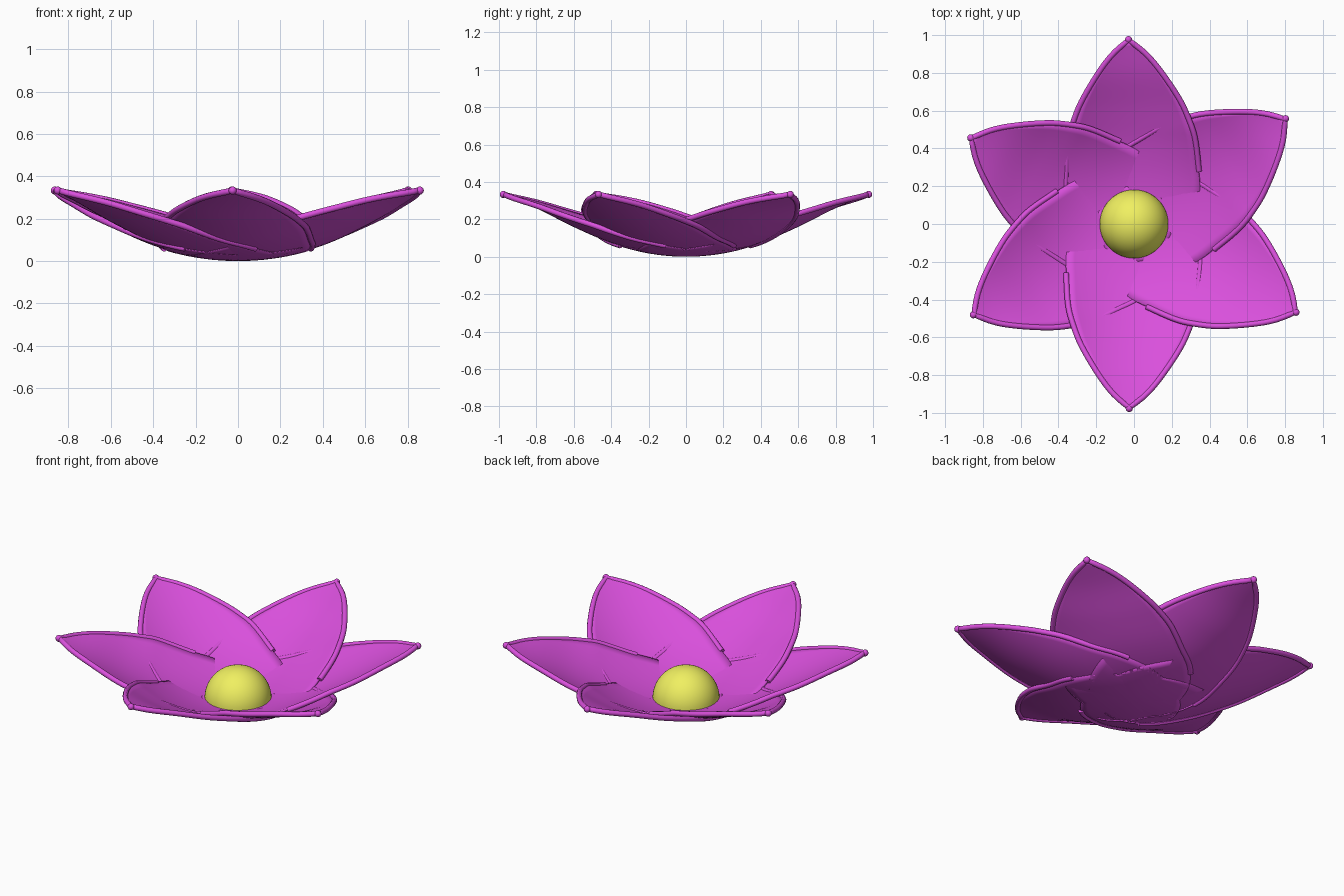
import bpy, bmesh, math

if "Cube" in bpy.data.objects:
    bpy.data.objects.remove(bpy.data.objects["Cube"])

def material(name, rgb):
    m = bpy.data.materials.new(name)
    m.diffuse_color = (*rgb, 1)
    m.use_nodes = True
    m.node_tree.nodes["Principled BSDF"].inputs["Base Color"].default_value = m.diffuse_color
    return m

pink = material("petal_pink", (0.70, 0.08, 0.72))
yellow = material("centre_yellow", (0.87, 0.87, 0.12))

# Petal profiles: distance along petal -> half width, and -> centre-line height
WIDTH = [(-0.2, .12), (-0.1, .24), (0, .31), (.15, .355), (.3, .35), (.45, .335),
         (.55, .305), (.65, .262), (.8, .168), (.9, .088), (.975, 0)]
HEIGHT = [(-0.4, .075), (-0.2, .02), (0, 0), (.2, .02), (.4, .075), (.6, .16),
          (.8, .26), (.975, .33)]

def smooth(table, x):
    # Cubic interpolation through the table
    n = len(table)
    i = max(j for j in range(n - 1) if x >= table[j][0] - 1e-9)
    def slope(k):
        a, b = table[max(k - 1, 0)], table[min(k + 1, n - 1)]
        return (b[1] - a[1]) / (b[0] - a[0])
    (x0, y0), (x1, y1) = table[i], table[i + 1]
    h = x1 - x0
    t = (x - x0) / h
    return ((2*t**3 - 3*t**2 + 1) * y0 + (t**3 - 2*t**2 + t) * h * slope(i)
            + (3*t**2 - 2*t**3) * y1 + (t**3 - t**2) * h * slope(i + 1))

def petal_point(a, side):
    # Cupped surface, rolled a little so one edge laps over the next petal
    y = side * max(smooth(WIDTH, a), 0)
    s = min(max((a - .1) / .4, 0), 1)
    return (a, y, smooth(HEIGHT, a) + (.42 + .25 * s) * y * y - .05 * s * y)

# Petal sheet mesh
ROWS, COLS = 40, 16
bm = bmesh.new()
grid = [[bm.verts.new(petal_point(-.2 + 1.175 * i / ROWS, -1 + 2 * j / COLS))
         for j in range(COLS + 1)] for i in range(ROWS + 1)]
for i in range(ROWS):
    for j in range(COLS):
        bm.faces.new((grid[i][j], grid[i+1][j], grid[i+1][j+1], grid[i][j+1]))
bmesh.ops.remove_doubles(bm, verts=bm.verts[:], dist=1e-5)
for f in bm.faces:
    f.smooth = True
sheet = bpy.data.meshes.new("petal")
bm.to_mesh(sheet)
bm.free()
sheet.materials.append(pink)

# Rolled rim curve running up one edge, round the tip and down the other
steps = 30
path = [petal_point(.27 + .705 * i / steps, -1) for i in range(steps + 1)]
path += [petal_point(.975 - .875 * i / steps, 1) for i in range(1, steps + 1)]
rim = bpy.data.curves.new("petal_rim", 'CURVE')
rim.dimensions = '3D'
rim.bevel_depth = .015
rim.bevel_resolution = 3
rim.use_fill_caps = True
spline = rim.splines.new('POLY')
spline.points.add(len(path) - 1)
for p, (x, y, z) in zip(spline.points, path):
    p.co = (x, y, z + .004, 1)
rim.materials.append(pink)

# Six petals, each with rim and tip bead
for n, deg in enumerate((91.7, 34.8, -28.6, -91.5, -150.5, 152.2), 1):
    ang = math.radians(deg)
    for name, data in (("petal", sheet), ("petal_rim", rim)):
        ob = bpy.data.objects.new(f"{name}_{n}", data)
        ob.rotation_euler.z = ang
        bpy.context.collection.objects.link(ob)
        if name == "petal":
            mod = ob.modifiers.new("thickness", 'SOLIDIFY')
            mod.thickness = .012
            mod.offset = 1
    bpy.ops.mesh.primitive_uv_sphere_add(segments=12, ring_count=8, radius=.019,
        location=(.977 * math.cos(ang), .977 * math.sin(ang), .333))
    bead = bpy.context.object
    bead.name = f"petal_tip_{n}"
    bead.data.materials.append(pink)
    bpy.ops.object.shade_smooth()

# Domed flower centre
bpy.ops.mesh.primitive_uv_sphere_add(segments=48, ring_count=24, radius=.182)
centre = bpy.context.object
centre.name = "flower_centre"
bm = bmesh.new()
bm.from_mesh(centre.data)
bmesh.ops.bisect_plane(bm, geom=bm.verts[:] + bm.edges[:] + bm.faces[:],
                       plane_co=(0, 0, 0), plane_no=(0, 0, -1), clear_outer=True)
bmesh.ops.holes_fill(bm, edges=[e for e in bm.edges if e.is_boundary])
bm.to_mesh(centre.data)
bm.free()
centre.location.z = .02
centre.data.materials.append(yellow)
bpy.ops.object.shade_smooth_by_angle()
